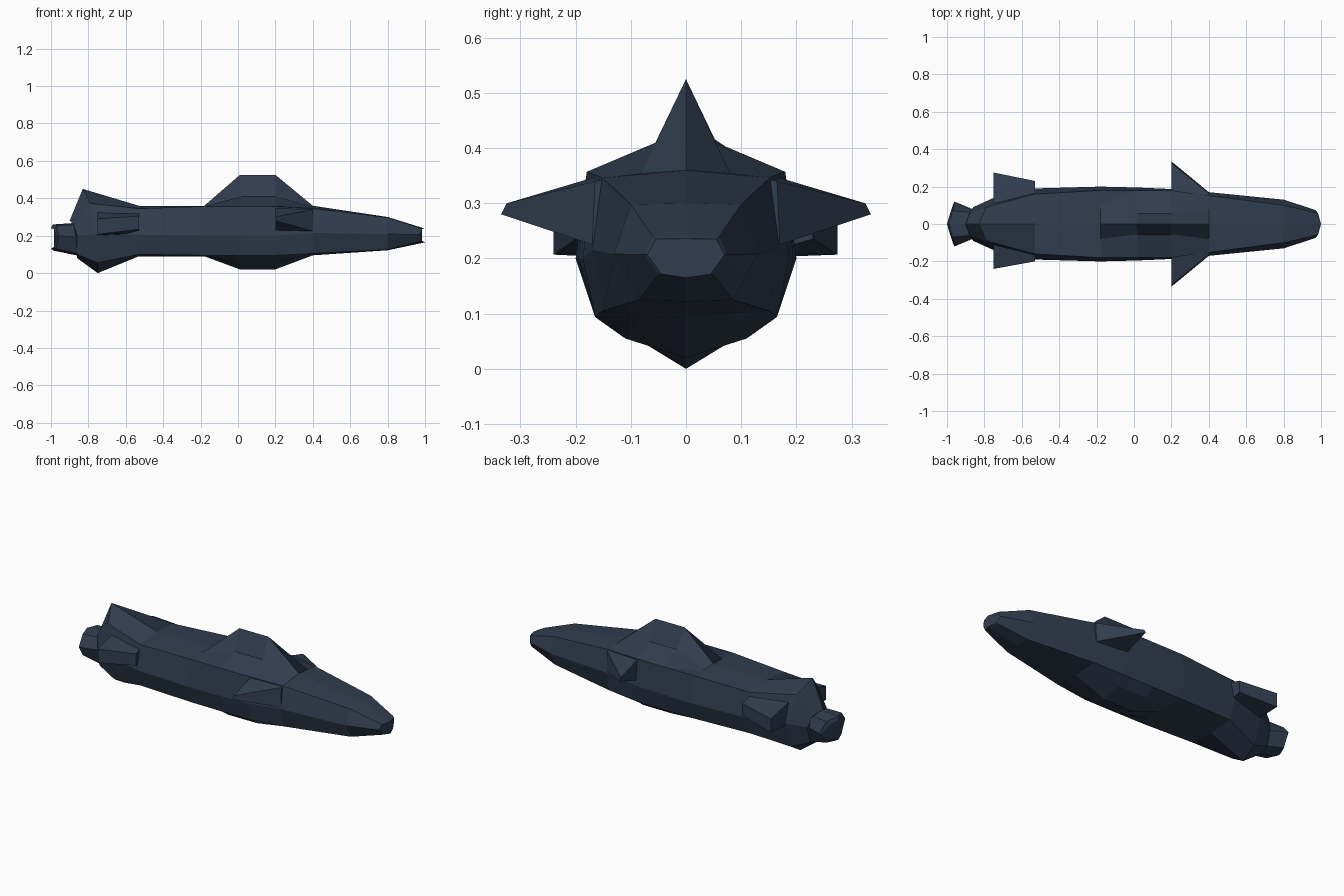
import bpy, bmesh

navy = bpy.data.materials.new("dark_navy")
navy.diffuse_color = (0.03, 0.047, 0.078, 1)


def finish(name, bm):
    bmesh.ops.remove_doubles(bm, verts=bm.verts, dist=0.0005)
    bmesh.ops.recalc_face_normals(bm, faces=bm.faces)
    mesh = bpy.data.meshes.new(name)
    bm.to_mesh(mesh)
    bm.free()
    mesh.materials.append(navy)
    obj = bpy.data.objects.new(name, mesh)
    bpy.context.collection.objects.link(obj)
    return obj


def loft(name, halves):
    """Skin half sections (top centre round to bottom centre), mirrored in y."""
    bm = bmesh.new()
    rings = []
    for half in halves:
        pts = list(half) + [(x, -y, z) for x, y, z in half[-2:0:-1]]
        rings.append([bm.verts.new(p) for p in pts])
    for a, b in zip(rings, rings[1:]):
        n = len(a)
        for i in range(n):
            j = (i + 1) % n
            bm.faces.new((a[i], a[j], b[j], b[i]))
    bm.faces.new(rings[0])
    bm.faces.new(rings[-1])
    return finish(name, bm)


def section(x, top, corner, side, low, bottom):
    return [(x, 0, top), (x, *corner), (x, *side), (x, *low), (x, 0, bottom)]


def hexa(name, a, b):
    """Solid between two matching four-sided outlines."""
    bm = bmesh.new()
    va, vb = [bm.verts.new(p) for p in a], [bm.verts.new(p) for p in b]
    bm.faces.new(va)
    bm.faces.new(vb)
    for i in range(4):
        j = (i + 1) % 4
        bm.faces.new((va[i], va[j], vb[j], vb[i]))
    return finish(name, bm)


# Main hull, from tail to nose
loft("hull", [
    [(-.90, 0, .28), (-.88, .06, .265), (-.86, .09, .2), (-.86, .07, .1), (-.86, 0, .08)],
    [(-.83, 0, .45), (-.79, .09, .373), (-.75, .14, .21), (-.75, .09, .055), (-.75, 0, .0)],
    section(-.53, .36, (.16, .345), (.19, .205), (.155, .1), .09),
    section(-.18, .36, (.18, .357), (.2, .2), (.165, .095), .09),
    section(.02, .36, (.18, .357), (.195, .2), (.165, .095), .09),
    section(.2, .36, (.17, .355), (.187, .2), (.165, .095), .09),
    section(.4, .36, (.152, .346), (.17, .215), (.15, .105), .095),
    section(.8, .30, (.1, .298), (.13, .208), (.085, .125), .122),
    [(.985, 0, .242), (.975, .06, .24), (.97, .075, .207), (.975, .05, .17), (.98, 0, .16)],
    [(1.0, 0, .235), (.985, .055, .235), (.975, .07, .207), (.985, .045, .172), (1.0, 0, .165)],
])

# Tail engine, flaring to a wedge-shaped end
loft("engine", [
    [(-.84, 0, .27), (-.84, .06, .26), (-.84, .07, .19), (-.84, .06, .1), (-.84, 0, .09)],
    [(-.99, 0, .26), (-.97, .07, .255), (-.96, .12, .2), (-.97, .07, .13), (-.985, 0, .12)],
    [(-1.0, 0, .24), (-.985, .05, .235), (-.965, .11, .195), (-.985, .05, .14), (-1.0, 0, .13)],
])

# Dorsal sail with a flared base
loft("sail", [
    [(-.18, 0, .36), (-.18, .08, .359), (-.18, .18, .356), (-.18, 0, .33)],
    [(.01, 0, .525), (.02, .055, .41), (.02, .18, .357), (.01, 0, .33)],
    [(.20, 0, .525), (.20, .055, .41), (.20, .18, .357), (.20, 0, .33)],
    [(.40, 0, .36), (.40, .08, .354), (.40, .15, .346), (.40, 0, .33)],
])

# Belly keel
loft("belly_keel", [
    [(-.18, 0, .12), (-.18, .165, .096), (-.18, .09, .092), (-.18, 0, .09)],
    [(.01, 0, .12), (.01, .165, .094), (.01, .11, .055), (.01, 0, .02)],
    [(.20, 0, .12), (.20, .165, .094), (.20, .11, .055), (.20, 0, .02)],
    [(.40, 0, .12), (.40, .15, .105), (.40, .08, .1), (.40, 0, .095)],
])

# Swept wings and tail fins on both sides
for side, s, rear, front in (("left", 1, .275, .23), ("right", -1, .24, .2)):
    hexa("wing_" + side,
         [(.40, s * .14, .345), (.20, s * .14, .355), (.20, s * .14, .215), (.40, s * .14, .225)],
         [(.40, s * .165, .34), (.20, s * .325, .30), (.20, s * .335, .28), (.40, s * .17, .225)])
    hexa("tail_fin_" + side,
         [(-.75, s * .09, .33), (-.53, s * .14, .33), (-.53, s * .14, .21), (-.75, s * .09, .2)],
         [(-.75, s * rear, .29), (-.53, s * front, .305), (-.53, s * front, .235), (-.75, s * rear, .207)])
